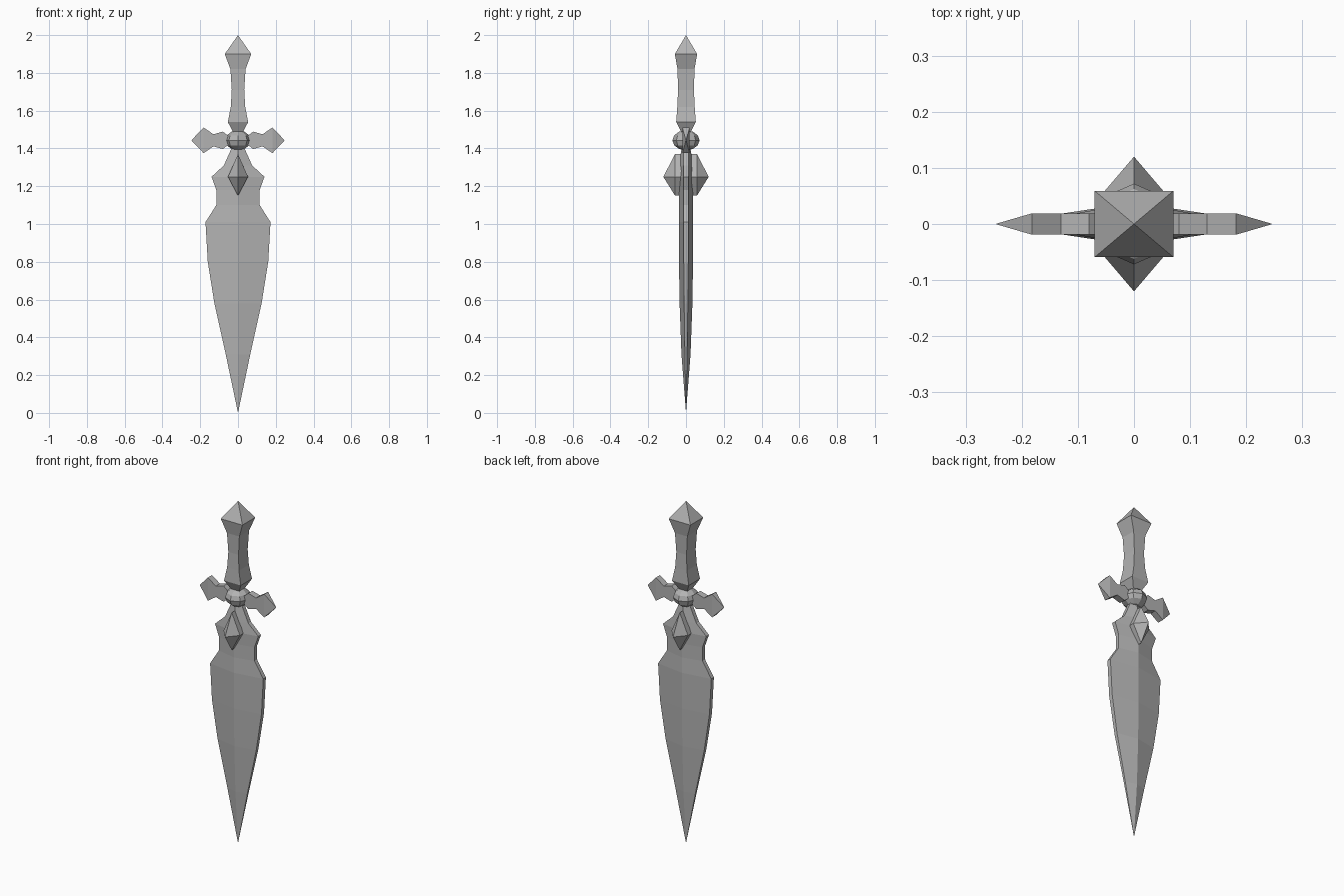
import bpy
import bmesh
from mathutils import Matrix

if "Cube" in bpy.data.objects:
    bpy.data.objects.remove(bpy.data.objects["Cube"])

steel = bpy.data.materials.new("grey_steel")
steel.use_nodes = True
grey = (0.45, 0.45, 0.45, 1)
steel.diffuse_color = grey
steel.node_tree.nodes["Principled BSDF"].inputs["Base Color"].default_value = grey


def finish(name, bm):
    bmesh.ops.remove_doubles(bm, verts=bm.verts, dist=0.0005)
    bmesh.ops.recalc_face_normals(bm, faces=bm.faces)
    mesh = bpy.data.meshes.new(name)
    bm.to_mesh(mesh)
    bm.free()
    mesh.materials.append(steel)
    obj = bpy.data.objects.new(name, mesh)
    bpy.context.collection.objects.link(obj)
    return obj


def loft(name, rings):
    """Join equal-length rings of points and cap both ends."""
    bm = bmesh.new()
    loops = [[bm.verts.new(p) for p in ring] for ring in rings]
    n = len(loops[0])
    for a, b in zip(loops, loops[1:]):
        for i in range(n):
            j = (i + 1) % n
            bm.faces.new((a[i], a[j], b[j], b[i]))
    bm.faces.new(loops[0])
    bm.faces.new(loops[-1])
    return finish(name, bm)


def box_ring(x, y, z):
    return [(-x, -y, z), (x, -y, z), (x, y, z), (-x, y, z)]


def blade_ring(z, w, ridge, edge):
    return [(-w, -edge, z), (0, -ridge, z), (w, -edge, z),
            (w, edge, z), (0, ridge, z), (-w, edge, z)]


# Blade: ridged section with narrow blunt edges (z, half width, ridge, edge)
blade = [(0, 0, 0, 0), (0.31, 0.065, 0.024, 0.006), (0.58, 0.125, 0.034, 0.01),
         (0.8, 0.16, 0.037, 0.012), (1.01, 0.172, 0.038, 0.012),
         (1.1, 0.115, 0.038, 0.012), (1.18, 0.115, 0.038, 0.012),
         (1.25, 0.14, 0.038, 0.012), (1.31, 0.075, 0.038, 0.012),
         (1.41, 0.03, 0.022, 0.012)]
loft("blade", [blade_ring(*row) for row in blade])

# Grip and pointed pommel (half x, half y, z)
grip = [(0.022, 0.022, 1.48), (0.054, 0.052, 1.54), (0.038, 0.046, 1.62),
        (0.033, 0.042, 1.71), (0.04, 0.045, 1.82), (0.07, 0.059, 1.9),
        (0, 0, 2)]
loft("grip", [box_ring(*row) for row in grip])

# Guard arms: cross-sections along x (x, half height, half depth)
MID = 1.443
arm = [(0, 0.02, 0.019), (0.05, 0.022, 0.019), (0.08, 0.046, 0.019),
       (0.13, 0.032, 0.019), (0.182, 0.068, 0.019), (0.247, 0, 0)]
for side, label in ((1, "left"), (-1, "right")):
    loft(label + "_guard_arm",
         [[(side * x, sy * d, MID + sz * h)
           for sy, sz in ((-1, -1), (1, -1), (1, 1), (-1, 1))]
          for x, h, d in arm])

# Faceted ball at the middle of the guard
bm = bmesh.new()
bmesh.ops.create_uvsphere(bm, u_segments=8, v_segments=6, radius=1,
                          matrix=Matrix.Translation((0, 0, MID))
                          @ Matrix.Diagonal((0.068, 0.072, 0.053, 1)))
finish("guard_ball", bm)

# Kite-shaped gem on each face of the blade
kite = [(0, 1.15), (0.053, 1.25), (0, 1.37), (-0.053, 1.25)]
for side, label in ((-1, "front"), (1, "back")):
    loft(label + "_gem",
         [[(x, side * 0.005, z) for x, z in kite],
          [(x, side * 0.058, z) for x, z in kite],
          [(0, side * 0.12, 1.25)] * 4])
